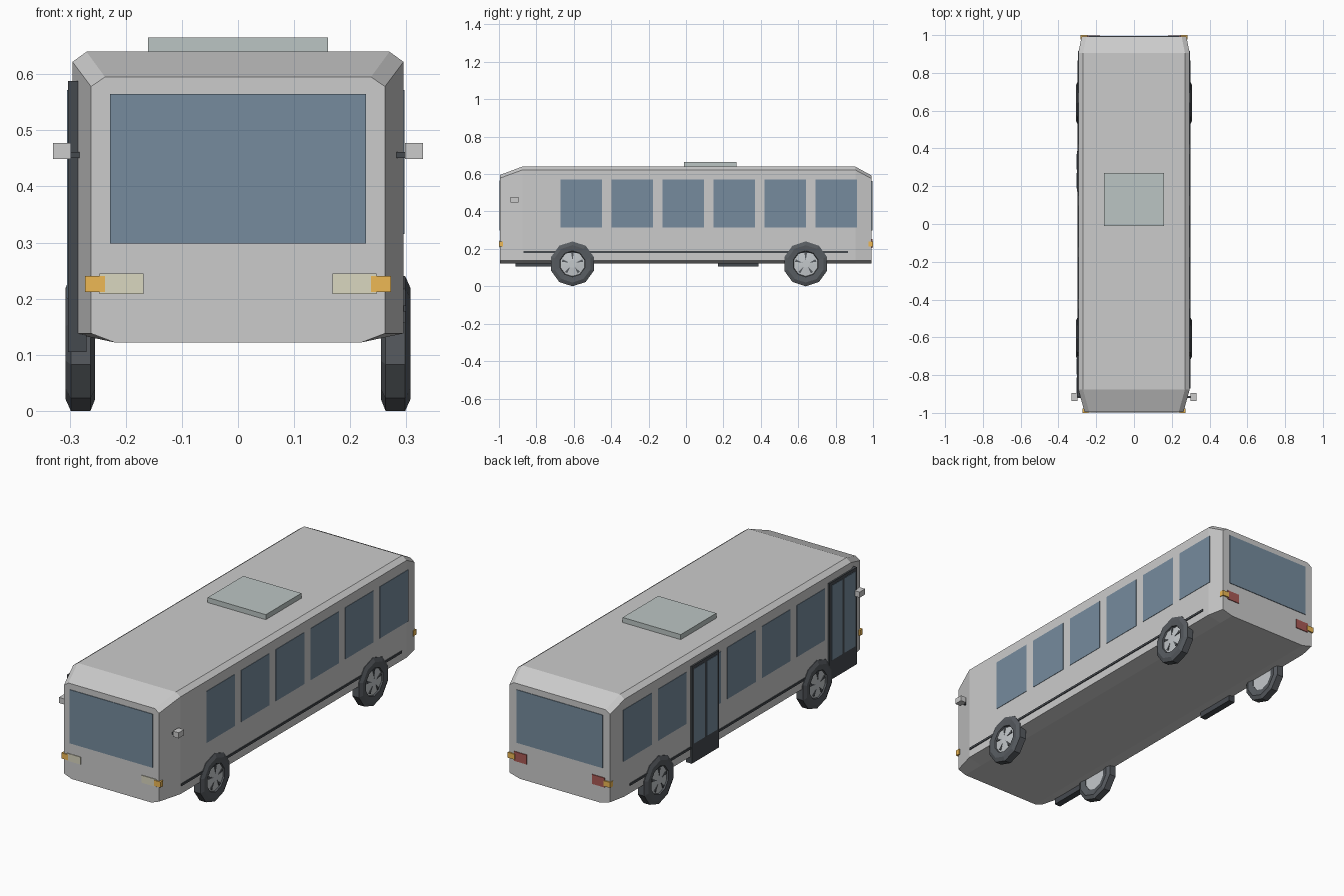
import bpy, bmesh
from math import sin, cos, pi

if "Cube" in bpy.data.objects:
    bpy.data.objects.remove(bpy.data.objects["Cube"])


def material(name, r, g, b):
    m = bpy.data.materials.new(name)
    m.diffuse_color = (r, g, b, 1)
    m.use_nodes = True
    m.node_tree.nodes["Principled BSDF"].inputs["Base Color"].default_value = m.diffuse_color
    return m


GLASS = material("glass", 0.18, 0.26, 0.34)
DARK = material("dark_trim", 0.06, 0.068, 0.078)
TYRE = material("tyre", 0.095, 0.105, 0.117)
HUB = material("hub", 0.55, 0.58, 0.60)
LAMP = material("lamp", 0.70, 0.68, 0.53)
AMBER = material("amber", 0.85, 0.48, 0.09)
RED = material("red", 0.40, 0.10, 0.09)
HATCH = material("hatch", 0.50, 0.56, 0.55)


def mesh_object(name, bm, mat=None):
    bmesh.ops.recalc_face_normals(bm, faces=bm.faces)
    me = bpy.data.meshes.new(name)
    bm.to_mesh(me)
    bm.free()
    ob = bpy.data.objects.new(name, me)
    bpy.context.collection.objects.link(ob)
    if mat:
        me.materials.append(mat)
    return ob


def box(name, x, y, z, mat=None):
    bm = bmesh.new()
    bmesh.ops.create_cube(bm, size=1)
    for v in bm.verts:
        v.co = [lo + (c + 0.5) * (hi - lo) for c, (lo, hi) in zip(v.co, (x, y, z))]
    return mesh_object(name, bm, mat)


def loft(name, rings, mat=None, closed=False):
    bm = bmesh.new()
    loops = [[bm.verts.new(p) for p in r] for r in rings]
    n = len(loops[0])
    for a, b in zip(loops, loops[1:] + ([loops[0]] if closed else [])):
        for i in range(n):
            j = (i + 1) % n
            bm.faces.new((a[i], a[j], b[j], b[i]))
    if not closed:
        bm.faces.new(loops[0])
        bm.faces.new(loops[-1])
    return mesh_object(name, bm, mat)


def span(s, a, b):
    return tuple(sorted((s * a, s * b)))


# Body shell: chamfered cross-sections, tapered at nose and tail
def section(y, w, low, top_w, shoulder, top):
    half = [(low, 0.122), (w, 0.138), (w, shoulder), (top_w, top)]
    return [(x, y, z) for x, z in half] + [(-x, y, z) for x, z in reversed(half)]


loft("body", [
    section(-0.995, 0.262, 0.22, 0.237, 0.578, 0.595),
    section(-0.875, 0.295, 0.22, 0.27, 0.622, 0.64),
    section(0.905, 0.295, 0.22, 0.27, 0.622, 0.64),
    section(0.993, 0.277, 0.22, 0.252, 0.575, 0.592),
])
box("roof_hatch", (-0.16, 0.16), (-0.01, 0.27), (0.63, 0.665), HATCH)

# End glass
box("windscreen", (-0.228, 0.228), (-0.998, -0.98), (0.298, 0.565), GLASS)
box("rear_window", (-0.237, 0.237), (0.98, 0.996), (0.298, 0.562), GLASS)

for side, s in (("right", 1), ("left", -1)):
    # Side windows and trim strip
    for i in range(6):
        y = -0.67 + i * 0.2727
        box(f"{side}_window_{i + 1}", span(s, 0.27, 0.297), (y, y + 0.222), (0.315, 0.572), GLASS)
    box(f"{side}_trim", span(s, 0.28, 0.299), (-0.87, 0.865), (0.177, 0.188), DARK)

    # Mirrors
    box(f"{side}_mirror", span(s, 0.298, 0.33), (-0.938, -0.895), (0.449, 0.477))
    box(f"{side}_mirror_arm", span(s, 0.27, 0.3), (-0.922, -0.91), (0.451, 0.461), DARK)

    # Lights
    box(f"{side}_headlight", span(s, 0.168, 0.247), (-0.998, -0.98), (0.208, 0.245), LAMP)
    box(f"{side}_front_indicator", span(s, 0.237, 0.273), (-1.0, -0.978), (0.212, 0.24), AMBER)
    box(f"{side}_tail_light", span(s, 0.18, 0.25), (0.975, 0.997), (0.205, 0.252), RED)
    box(f"{side}_rear_indicator", span(s, 0.245, 0.282), (0.976, 1.0), (0.213, 0.24), AMBER)

    # Wheels: ten-sided tyre, recessed hub and five slots
    for end, yc in (("front", -0.607), ("rear", 0.64)):
        def ring(x, r, n=10, yc=yc, s=s):
            return [(s * x, yc + r * sin(2 * pi * i / n), 0.12 + r * cos(2 * pi * i / n))
                    for i in range(n)]

        loft(f"{end}_{side}_tyre", [
            ring(0.262, 0.068), ring(0.255, 0.100), ring(0.263, 0.12),
            ring(0.298, 0.12), ring(0.307, 0.100), ring(0.304, 0.070),
            ring(0.296, 0.066)], TYRE, closed=True)
        loft(f"{end}_{side}_hub", [ring(0.264, 0.069, 20), ring(0.297, 0.069, 20),
                                   ring(0.302, 0.02, 20)], HUB)
        for k in range(5):
            a = 2 * pi * k / 5
            tri = [(0.018, 0.0), (0.058, -0.12), (0.058, 0.12)]
            pts = [(yc + r * sin(a + d), 0.12 + r * cos(a + d)) for r, d in tri]
            loft(f"{end}_{side}_hub_slot_{k + 1}",
                 [[(s * x, y, z) for y, z in pts] for x in (0.295, 0.3025)], TYRE)

# Double-leaf doors on the left side
for name, y0 in (("front", -0.912), ("rear", 0.172)):
    box(f"{name}_door", (-0.303, -0.27), (y0, y0 + 0.215), (0.105, 0.588), DARK)
    for leaf in range(2):
        y = y0 + 0.016 + leaf * 0.1
        box(f"{name}_door_glass_{leaf + 1}", (-0.305, -0.295), (y, y + 0.083), (0.2, 0.572), GLASS)
